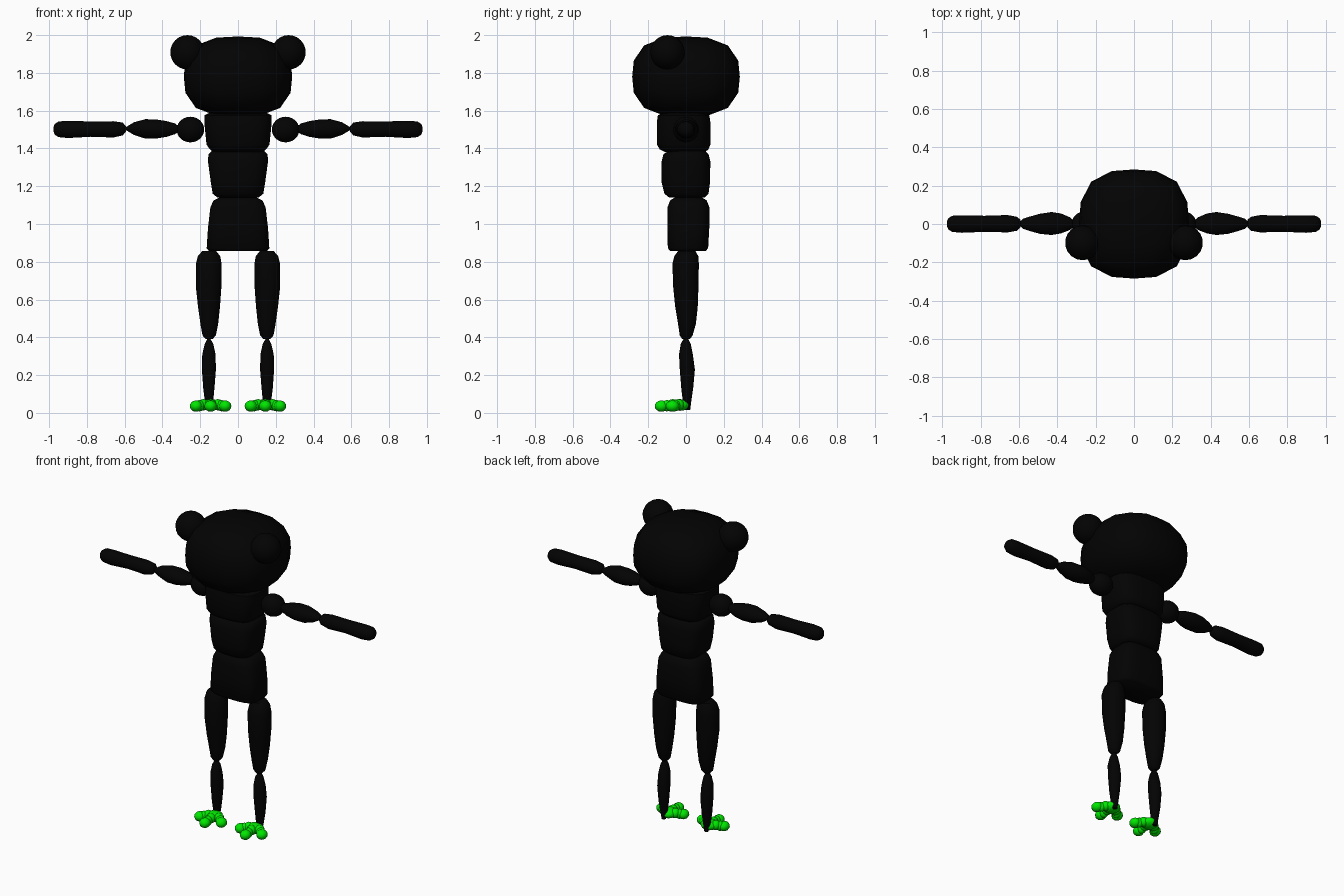
import bpy, bmesh, math
from mathutils import Vector


def material(name, rgb):
    m = bpy.data.materials.new(name)
    m.diffuse_color = (*rgb, 1)
    return m


BLACK = material("black", (0.0008, 0.0008, 0.0008))
GREEN = material("bright green", (0.0, 0.8, 0.0))


def finish(bm, name, mat, angle=50):
    bmesh.ops.recalc_face_normals(bm, faces=bm.faces[:])
    me = bpy.data.meshes.new(name)
    bm.to_mesh(me)
    bm.free()
    ob = bpy.data.objects.new(name, me)
    bpy.context.collection.objects.link(ob)
    me.materials.append(mat)
    bpy.ops.object.select_all(action='DESELECT')
    ob.select_set(True)
    bpy.context.view_layer.objects.active = ob
    bpy.ops.object.shade_smooth_by_angle(angle=math.radians(angle))
    return ob


def power(v, e):
    return math.copysign(abs(v) ** e, v)


def loft(name, rings, place, mat=BLACK, n=14, p=2.0):
    """Rings are (t, u_min, u_max, v_min, v_max); place maps (t, u, v) to xyz."""
    bm = bmesh.new()
    prev = None
    for k, (t, u0, u1, v0, v1) in enumerate(rings):
        ring = []
        for i in range(n):
            a = 2 * math.pi * (i + 0.5) / n
            u = (u0 + u1) / 2 + (u1 - u0) / 2 * power(math.cos(a), 2 / p)
            v = (v0 + v1) / 2 + (v1 - v0) / 2 * power(math.sin(a), 2 / p)
            ring.append(bm.verts.new(place(t, u, v)))
        if prev:
            for i in range(n):
                j = (i + 1) % n
                bm.faces.new((prev[i], prev[j], ring[j], ring[i]))
        if k in (0, len(rings) - 1):
            bm.faces.new(ring)
        prev = ring
    return finish(bm, name, mat)


def ball(name, loc, radii, mat=BLACK, seg=18, rings=12):
    bm = bmesh.new()
    bmesh.ops.create_uvsphere(bm, u_segments=seg, v_segments=rings, radius=1)
    for v in bm.verts:
        v.co = Vector(a * r + c for a, r, c in zip(v.co, radii, loc))
    return finish(bm, name, mat)


def upright(t, u, v):
    return (u, v, t)


# Head: subdivided cube rounded towards a ball
bm = bmesh.new()
bmesh.ops.create_cube(bm, size=2)
bmesh.ops.subdivide_edges(bm, edges=bm.edges[:], cuts=3, use_grid_fill=True)
for v in bm.verts:
    d = Vector(math.tan(c * math.pi / 4) for c in v.co)
    d /= sum(abs(c) ** 2.75 for c in d) ** (1 / 2.75)
    v.co = (d.x * 0.287, d.y * 0.285, 1.78 + d.z * 0.213)
finish(bm, "head", BLACK)

# Torso: three rounded blocks
loft("chest", [(1.38, -.13, .13, -.11, .10), (1.395, -.15, .15, -.14, .12),
               (1.42, -.168, .168, -.155, .13), (1.54, -.18, .18, -.155, .13),
               (1.575, -.18, .18, -.15, .125), (1.59, -.15, .15, -.12, .10)],
     upright, n=20, p=3.2)
loft("belly", [(1.14, -.11, .11, -.09, .10), (1.16, -.135, .135, -.115, .12),
               (1.22, -.145, .145, -.13, .128), (1.33, -.16, .16, -.13, .13),
               (1.37, -.158, .158, -.12, .12), (1.39, -.135, .135, -.09, .10)],
     upright, n=20, p=3.2)
loft("hips", [(.857, -.155, .155, -.085, .105), (.872, -.167, .167, -.097, .118),
              (.98, -.16, .16, -.10, .124), (1.09, -.147, .147, -.098, .124),
              (1.125, -.13, .13, -.085, .11), (1.14, -.10, .10, -.06, .085)],
     upright, n=20, p=3.6)

for side, s in (("left", 1), ("right", -1)):
    def mirrored_up(t, u, v):
        return (s * u, v, t)

    def along_arm(t, u, v):
        return (s * t, u, 1.503 + v)

    ball(side + "_ear", (s * .268, -.098, 1.909), (.092, .091, .091))
    ball(side + "_shoulder", (s * .252, 0, 1.50), (.074, .068, .068))

    # Arm
    loft(side + "_upper_arm",
         [(.318, -.02, .022, -.018, .018), (.335, -.032, .036, -.028, .03),
          (.38, -.05, .056, -.042, .042), (.43, -.059, .064, -.05, .05),
          (.49, -.053, .055, -.051, .052), (.55, -.036, .038, -.032, .036),
          (.58, -.025, .028, -.014, .018), (.592, -.012, .014, -.007, .01)],
         along_arm)
    loft(side + "_forearm",
         [(.592, -.018, .022, -.012, .012), (.61, -.036, .038, -.034, .034),
          (.66, -.045, .048, -.045, .041), (.78, -.042, .044, -.041, .04),
          (.90, -.047, .046, -.048, .043), (.95, -.042, .044, -.043, .04),
          (.97, -.028, .03, -.03, .027), (.976, -.014, .015, -.015, .012)],
         along_arm)

    # Leg
    loft(side + "_thigh",
         [(.39, .135, .17, -.02, .02), (.41, .116, .189, -.033, .035),
          (.47, .104, .2, -.042, .052), (.56, .094, .213, -.057, .062),
          (.67, .086, .225, -.068, .066), (.79, .085, .224, -.072, .068),
          (.83, .093, .214, -.062, .065), (.857, .115, .19, -.042, .05)],
         mirrored_up)
    loft(side + "_shin",
         [(.015, .14, .165, -.005, .022), (.07, .13, .177, -.018, .029),
          (.13, .124, .185, -.025, .038), (.23, .116, .192, -.033, .047),
          (.31, .118, .19, -.037, .036), (.365, .13, .177, -.028, .025),
          (.39, .145, .163, -.014, .012)],
         mirrored_up)

    # Foot: a knobbly pad with three splayed, swollen toes
    cx = s * .145
    ball(side + "_foot_pad", (cx, -.032, .042), (.052, .053, .031), GREEN, 12, 8)
    for label, dx, dy in (("outer", .077, -.072), ("middle", .0, -.13),
                          ("inner", -.077, -.072)):
        for k, (f, r, z) in enumerate(((.5, .03, .043), (.76, .027, .038),
                                       (1, .033, .036))):
            ball(f"{side}_{label}_toe_{k + 1}",
                 (cx + s * dx * f, -.012 + (dy + .012) * f, z),
                 (r, r * 1.08, .03), GREEN, 12, 8)
